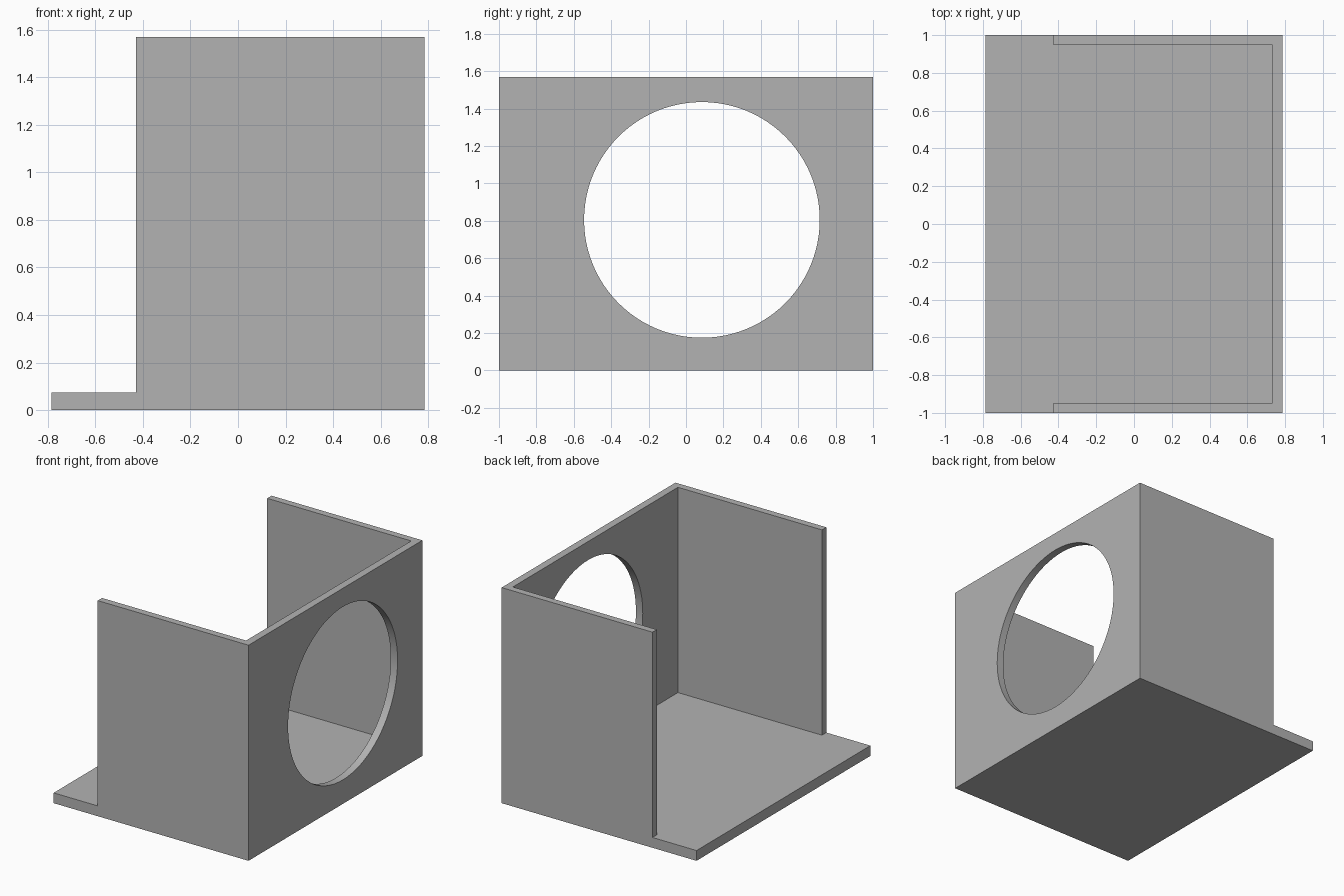
import bpy
import bmesh
from math import pi, radians
from mathutils import Matrix, Vector

default = bpy.data.objects.get("Cube")
if default:
    bpy.data.objects.remove(default, do_unlink=True)

X, Y, HEIGHT = 0.785, 1.0, 1.57      # outer half sizes and height
WALL_START = -0.43                   # side walls begin here
BASE, SIDE, PANEL = 0.075, 0.05, 0.055   # plate thicknesses

grey = bpy.data.materials.new("plain grey")
grey.use_nodes = True
colour = (0.45, 0.45, 0.45, 1)
grey.diffuse_color = colour
grey.node_tree.nodes["Principled BSDF"].inputs["Base Color"].default_value = colour


def finish(name, bm):
    bmesh.ops.recalc_face_normals(bm, faces=bm.faces)
    mesh = bpy.data.meshes.new(name)
    bm.to_mesh(mesh)
    bm.free()
    mesh.materials.append(grey)
    obj = bpy.data.objects.new(name, mesh)
    bpy.context.collection.objects.link(obj)
    return obj


def cut(target, cutter):
    cutter.hide_render = True
    mod = target.modifiers.new(cutter.name, "BOOLEAN")
    mod.operation = "DIFFERENCE"
    mod.solver = "EXACT"
    mod.object = cutter
    bpy.context.view_layer.objects.active = target
    bpy.ops.object.modifier_apply(modifier=mod.name)
    bpy.data.objects.remove(cutter, do_unlink=True)


# L-shaped side profile extruded across the full depth
bm = bmesh.new()
profile = [(-X, 0), (X, 0), (X, HEIGHT), (WALL_START, HEIGHT), (WALL_START, BASE), (-X, BASE)]
face = bm.faces.new([bm.verts.new((x, -Y, z)) for x, z in profile])
side = bmesh.ops.extrude_face_region(bm, geom=[face])
bmesh.ops.translate(bm, vec=(0, 2 * Y, 0),
                    verts=[v for v in side["geom"] if isinstance(v, bmesh.types.BMVert)])
housing = finish("open_housing", bm)

# Open cavity between the side walls
low = Vector((-X - 0.2, -Y + SIDE, BASE))
high = Vector((X - PANEL, Y - SIDE, HEIGHT + 0.2))
bm = bmesh.new()
bmesh.ops.create_cube(bm, size=1, matrix=Matrix.Translation((low + high) / 2)
                      @ Matrix.Diagonal((*(high - low), 1)))
cut(housing, finish("cavity_cutter", bm))

# Round opening through the end panel
bm = bmesh.new()
bmesh.ops.create_cone(bm, cap_ends=True, segments=96, radius1=0.63, radius2=0.63, depth=0.4,
                      matrix=Matrix.Translation((X, 0.085, 0.805)) @ Matrix.Rotation(pi / 2, 4, "Y"))
cut(housing, finish("opening_cutter", bm))

# Smooth the round opening, keep the box edges sharp
bpy.ops.object.select_all(action="DESELECT")
housing.select_set(True)
bpy.context.view_layer.objects.active = housing
bpy.ops.object.shade_smooth_by_angle(angle=radians(30))
